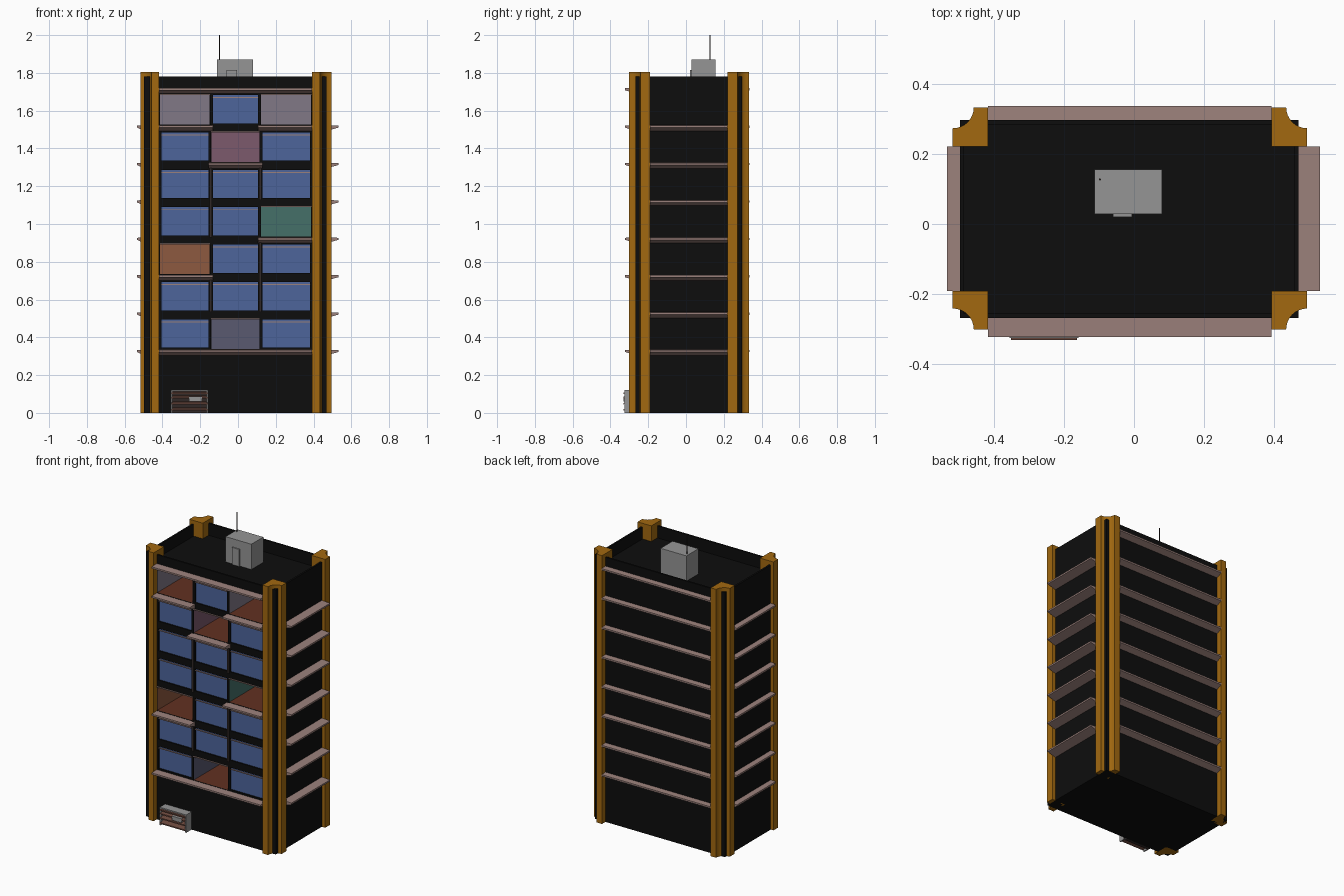
import bpy, bmesh
from math import cos, sin, pi

if "Cube" in bpy.data.objects:
    bpy.data.objects.remove(bpy.data.objects["Cube"])

MATS = {}
def mat(name, rgb):
    if name not in MATS:
        MATS[name] = bpy.data.materials.new(name)
        MATS[name].diffuse_color = (*rgb, 1)
    return MATS[name]

BLACK = mat("black_wall", (0.004, 0.004, 0.004))
OCHRE = mat("ochre", (0.36, 0.14, 0.005))
STONE = mat("stone", (0.33, 0.22, 0.20))
GLASS = mat("glass", (0.075, 0.13, 0.33))
FLOOR = mat("room_floor", (0.12, 0.03, 0.015))
FRAME = mat("frame", (0.03, 0.022, 0.02))
METAL = mat("metal", (0.3, 0.3, 0.3))
SHELF = mat("shelf", (0.16, 0.07, 0.05))

def finish(bm, name, *mats):
    bmesh.ops.recalc_face_normals(bm, faces=bm.faces)
    me = bpy.data.meshes.new(name)
    bm.to_mesh(me); bm.free()
    ob = bpy.data.objects.new(name, me)
    bpy.context.collection.objects.link(ob)
    for m in mats:
        me.materials.append(m)
    return ob

def add_box(bm, x0, x1, y0, y1, z0, z1):
    vs = bmesh.ops.create_cube(bm, size=1)["verts"]
    for v in vs:
        v.co = ((x0, x1)[v.co.x > 0], (y0, y1)[v.co.y > 0], (z0, z1)[v.co.z > 0])

def boxes(name, m, *dims):
    bm = bmesh.new()
    for d in dims:
        add_box(bm, *d)
    return finish(bm, name, m)

def prism(bm, a, b):
    """Solid between two matching outlines."""
    va, vb = [bm.verts.new(p) for p in a], [bm.verts.new(p) for p in b]
    bm.faces.new(va); bm.faces.new(vb)
    for i in range(len(a)):
        j = (i + 1) % len(a)
        bm.faces.new((va[i], va[j], vb[j], vb[i]))

# Main dimensions
X0, X1, Y0, Y1 = -0.497, 0.469, -0.268, 0.296
CX0, CX1, CY0, CY1 = -0.417, 0.392, -0.191, 0.221
LEVEL = [0.335 + 0.198 * i for i in range(8)]
BAYS = [(CX0, -0.145), (-0.145, 0.118), (0.118, CX1)]
ROOMS = {(6, 0): (0.22, 0.19, 0.24), (6, 2): (0.22, 0.19, 0.24), (5, 1): (0.2, 0.1, 0.15),
         (3, 2): (0.06, 0.16, 0.14), (2, 0): (0.27, 0.1, 0.05), (0, 1): (0.1, 0.1, 0.16)}

# Body, with roof recess, rooms and window recesses cut out
body = boxes("building_body", BLACK, (X0, X1, Y0, Y1, 0, 1.78))
cuts = [(X0 + 0.012, X1 - 0.012, Y0 + 0.012, Y1 - 0.012, 1.70, 1.9)]
glass, rails, mullions = [], [], []
for i in range(7):
    z = LEVEL[i]
    for b, (a, c) in enumerate(BAYS):
        if (i, b) in ROOMS:
            cuts.append((a + 0.003, c - 0.003, Y0 - 0.1, Y0 + 0.3, z + 0.002, z + 0.165))
            rails.append((a + 0.003, c - 0.003, Y0 - 0.006, Y0 + 0.004, z + 0.16, z + 0.166))
        else:
            w = (a + 0.012, c - 0.012)
            cuts.append((*w, Y0 - 0.1, Y0 + 0.014, z + 0.01, z + 0.16))
            glass.append((*w, Y0 + 0.01, Y0 + 0.016, z + 0.01, z + 0.16))
            rails.append((*w, Y0 + 0.003, Y0 + 0.01, z + 0.144, z + 0.149))
    for b in (0, 1):
        if (i, b) not in ROOMS and (i, b + 1) not in ROOMS:
            x = BAYS[b][1]
            mullions.append((x - 0.007, x + 0.007, Y0 - 0.008, Y0 + 0.002, z, z + 0.198))
cutter = boxes("cutter", BLACK, *cuts)
cutter.hide_render = True
mod = body.modifiers.new("cut", 'BOOLEAN')
mod.object, mod.operation, mod.solver = cutter, 'DIFFERENCE', 'EXACT'
bpy.context.view_layer.objects.active = body
bpy.ops.object.modifier_apply(modifier="cut")
bpy.data.objects.remove(cutter)

boxes("window_glass", GLASS, *glass)
boxes("window_rails", STONE, *rails)
boxes("mullions", FRAME, *mullions)

# Coloured room linings, open at the front
for (i, b), rgb in ROOMS.items():
    a, c = BAYS[b]
    bm = bmesh.new()
    add_box(bm, a + 0.005, c - 0.005, Y0, Y0 + 0.297, LEVEL[i] + 0.004, LEVEL[i] + 0.163)
    bm.normal_update()
    for f in bm.faces:
        f.material_index = int(f.normal.z < -0.5)
    bmesh.ops.delete(bm, geom=[f for f in bm.faces if f.normal.y < -0.5], context='FACES')
    ob = finish(bm, "room_lining", mat("room_%d_%d" % (i, b), rgb), FLOOR)
    ob.data.flip_normals()

# Corner columns with a concave outer corner
for sx, xi, xo in ((-1, CX0, -0.517), (1, CX1, 0.494)):
    for sy, yi, yo in ((-1, CY0, -0.301), (1, CY1, 0.333)):
        r = 0.06
        pts = [(xi, yi), (xi, yo)]
        pts += [(xo - sx * r * cos(t * pi / 16), yo - sy * r * sin(t * pi / 16)) for t in range(9)]
        pts.append((xo, yi))
        bm = bmesh.new()
        prism(bm, [(x, y, 0) for x, y in pts], [(x, y, 1.805) for x, y in pts])
        ob = finish(bm, "corner_column", OCHRE)
        bpy.ops.object.select_all(action='DESELECT')
        ob.select_set(True)
        bpy.context.view_layer.objects.active = ob
        bpy.ops.object.shade_smooth_by_angle()

# Tapered ledges: front/back run along x, sides run along y
def ledge(bm, axis, wall, tip, a, b, z):
    prof = [(wall, z - 0.03), (wall, z), (tip, z - 0.002), (tip, z - 0.013)]
    wrap = (lambda s: [(s, d, h) for d, h in prof]) if axis == 'x' else (lambda s: [(d, s, h) for d, h in prof])
    prism(bm, wrap(a), wrap(b))

bm = bmesh.new()
for z in LEVEL:
    ledge(bm, 'x', Y1, 0.336, CX0, CX1, z)
finish(bm, "back_ledges", STONE)
bm = bmesh.new()
for z in LEVEL[:7]:
    ledge(bm, 'y', X0, -0.534, CY0, CY1, z)
    ledge(bm, 'y', X1, 0.531, CY0, CY1, z)
finish(bm, "side_ledges", STONE)
bm = bmesh.new()
for z in (LEVEL[0], LEVEL[7]):
    ledge(bm, 'x', Y0, -0.322, CX0, CX1, z)
for (i, b) in ROOMS:
    if i:
        a, c = BAYS[b]
        ledge(bm, 'x', Y0, -0.322, max(a - 0.012, CX0), min(c + 0.012, CX1), LEVEL[i])
finish(bm, "front_ledges", STONE)

# Roof hut, its door and the antenna
boxes("roof_hut", METAL, (-0.112, 0.08, 0.028, 0.155, 1.70, 1.87))
boxes("hut_door", METAL, (-0.06, -0.005, 0.02, 0.028, 1.70, 1.815))
bpy.ops.mesh.primitive_cylinder_add(vertices=8, radius=0.003, depth=0.3, location=(-0.097, 0.127, 1.85))
bpy.context.object.name = "antenna"
bpy.context.object.data.materials.append(FRAME)

# Street stall at the foot of the front wall
SX0, SX1, SY = -0.355, -0.158, -0.325
boxes("stall_case", METAL, (SX0, SX1, SY, Y0, 0.112, 0.12),
      (SX0, SX0 + 0.008, SY, Y0, 0, 0.112), (SX1 - 0.008, SX1, SY, Y0, 0, 0.112),
      (-0.26, -0.19, SY - 0.006, SY + 0.01, 0.06, 0.088))
boxes("stall_back", FRAME, (SX0, SX1, Y0 - 0.02, Y0, 0, 0.112))
bm = bmesh.new()
for z in (0.012, 0.045, 0.075, 0.1):
    prof = [(SY - 0.006, z), (SY - 0.006, z + 0.008), (Y0, z + 0.02), (Y0, z + 0.012)]
    prism(bm, [(SX0 + 0.004, y, h) for y, h in prof], [(SX1 - 0.004, y, h) for y, h in prof])
finish(bm, "stall_shelves", SHELF)

for m in bpy.data.materials:
    if m.users and not m.is_grease_pencil:
        m.use_nodes = True
        m.node_tree.nodes["Principled BSDF"].inputs["Base Color"].default_value = m.diffuse_color
